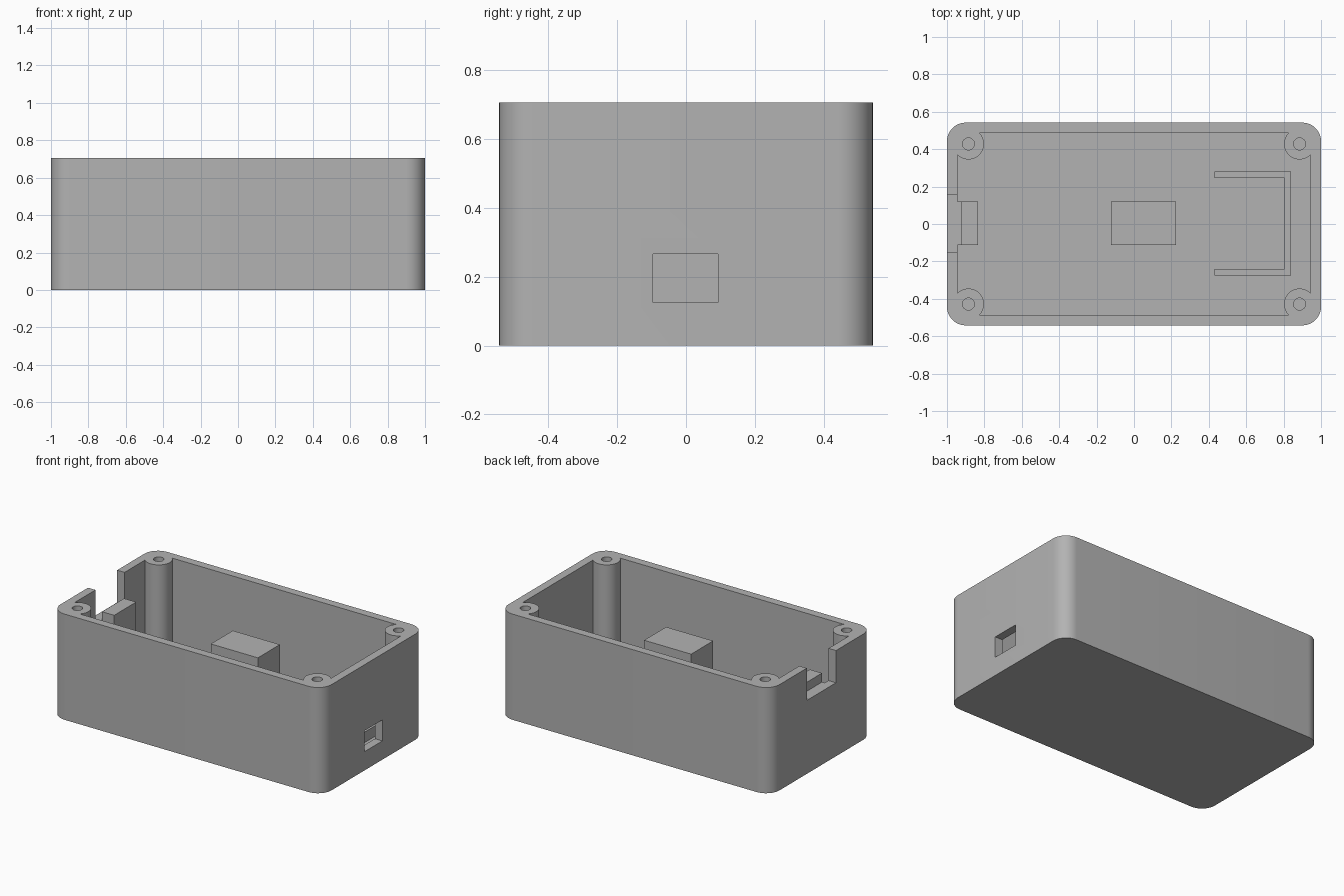
import bpy, bmesh, math

if "Cube" in bpy.data.objects:
    bpy.data.objects.remove(bpy.data.objects["Cube"])

LENGTH, WIDTH, HEIGHT = 2.0, 1.084, 0.705
CORNER, WALL, FLOOR = 0.1, 0.055, 0.055
BOSS_X, BOSS_Y, BOSS_R, SCREW_R = 0.885, 0.428, 0.083, 0.032

grey = bpy.data.materials.new("grey plastic")
grey.use_nodes = True
colour = (0.45, 0.45, 0.45, 1)
grey.diffuse_color = colour
grey.node_tree.nodes["Principled BSDF"].inputs["Base Color"].default_value = colour


def prism(name, outline, z0, z1):
    """Extrude a closed xy outline from z0 up to z1."""
    bm = bmesh.new()
    face = bm.faces.new([bm.verts.new((x, y, z0)) for x, y in outline])
    top = bmesh.ops.extrude_face_region(bm, geom=[face])["geom"]
    bmesh.ops.translate(bm, vec=(0, 0, z1 - z0),
                        verts=[v for v in top if isinstance(v, bmesh.types.BMVert)])
    bmesh.ops.recalc_face_normals(bm, faces=bm.faces)
    mesh = bpy.data.meshes.new(name)
    bm.to_mesh(mesh)
    bm.free()
    mesh.materials.append(grey)
    obj = bpy.data.objects.new(name, mesh)
    bpy.context.collection.objects.link(obj)
    return obj


def box(name, x0, x1, y0, y1, z0, z1):
    return prism(name, [(x0, y0), (x1, y0), (x1, y1), (x0, y1)], z0, z1)


def arc(cx, cy, r, start, sweep, steps):
    return [(cx + r * math.cos(math.radians(start + sweep * i / steps)),
             cy + r * math.sin(math.radians(start + sweep * i / steps)))
            for i in range(steps + 1)]


def cylinder(name, cx, cy, r, z0, z1):
    return prism(name, arc(cx, cy, r, 0, 360, 48)[:-1], z0, z1)


def cut(target, cutter):
    """Subtract the cutter and discard it."""
    mod = target.modifiers.new("cut", "BOOLEAN")
    mod.operation, mod.solver, mod.object = "DIFFERENCE", "EXACT", cutter
    bpy.context.view_layer.objects.active = target
    bpy.ops.object.modifier_apply(modifier=mod.name)
    bpy.data.objects.remove(cutter)


# Rounded outer body
hx, hy = LENGTH / 2, WIDTH / 2
outline = []
for i, (sx, sy) in enumerate([(1, 1), (-1, 1), (-1, -1), (1, -1)]):
    outline += arc(sx * (hx - CORNER), sy * (hy - CORNER), CORNER, 90 * i, 90, 12)
case = prism("enclosure_body", outline, 0, HEIGHT)

# Cavity that leaves the corner screw posts standing
ix, iy = hx - WALL, hy - WALL
corners = [(sx * BOSS_X, sy * BOSS_Y) for sx in (-1, 1) for sy in (-1, 1)]
cavity = box("cavity_cutter", -ix, ix, -iy, iy, FLOOR, HEIGHT + 0.1)
for x, y in corners:
    cut(cavity, cylinder("post_cutter", x, y, BOSS_R, -0.1, HEIGHT + 0.2))
    # clear the slivers between post and shell corner
    sx, sy = math.copysign(1, x), math.copysign(1, y)
    xs, ys = sorted((x, sx * hx)), sorted((y, sy * hy))
    cut(cavity, box("corner_cutter", *xs, *ys, -0.1, HEIGHT + 0.2))
cut(case, cavity)

# Screw holes, rim notch and port opening
for x, y in corners:
    cut(case, cylinder("screw_cutter", x, y, SCREW_R, 0.3, HEIGHT + 0.1))
cut(case, box("notch_cutter", -1.1, -0.9, -0.152, 0.155, 0.49, HEIGHT + 0.1))
cut(case, box("port_cutter", 0.9, 1.1, -0.095, 0.093, 0.125, 0.265))

# Supports inside the case
base = FLOOR - 0.01
box("notch_ledge", -ix - 0.01, -0.925, -0.112, 0.12, base, 0.49)
box("notch_support", -0.925, -0.835, -0.112, 0.12, base, 0.55)
box("centre_support", -0.122, 0.225, -0.112, 0.12, base, 0.55)

# U-shaped board holder behind the port
prism("board_holder", [(0.43, -0.275), (0.84, -0.275), (0.84, 0.28), (0.43, 0.28),
                       (0.43, 0.245), (0.805, 0.245), (0.805, -0.24), (0.43, -0.24)],
      base, 0.125)

# Smooth the rounded surfaces, keep hard edges sharp
bpy.ops.object.select_all(action="DESELECT")
case.select_set(True)
bpy.context.view_layer.objects.active = case
bpy.ops.object.shade_smooth_by_angle(angle=math.radians(30))
